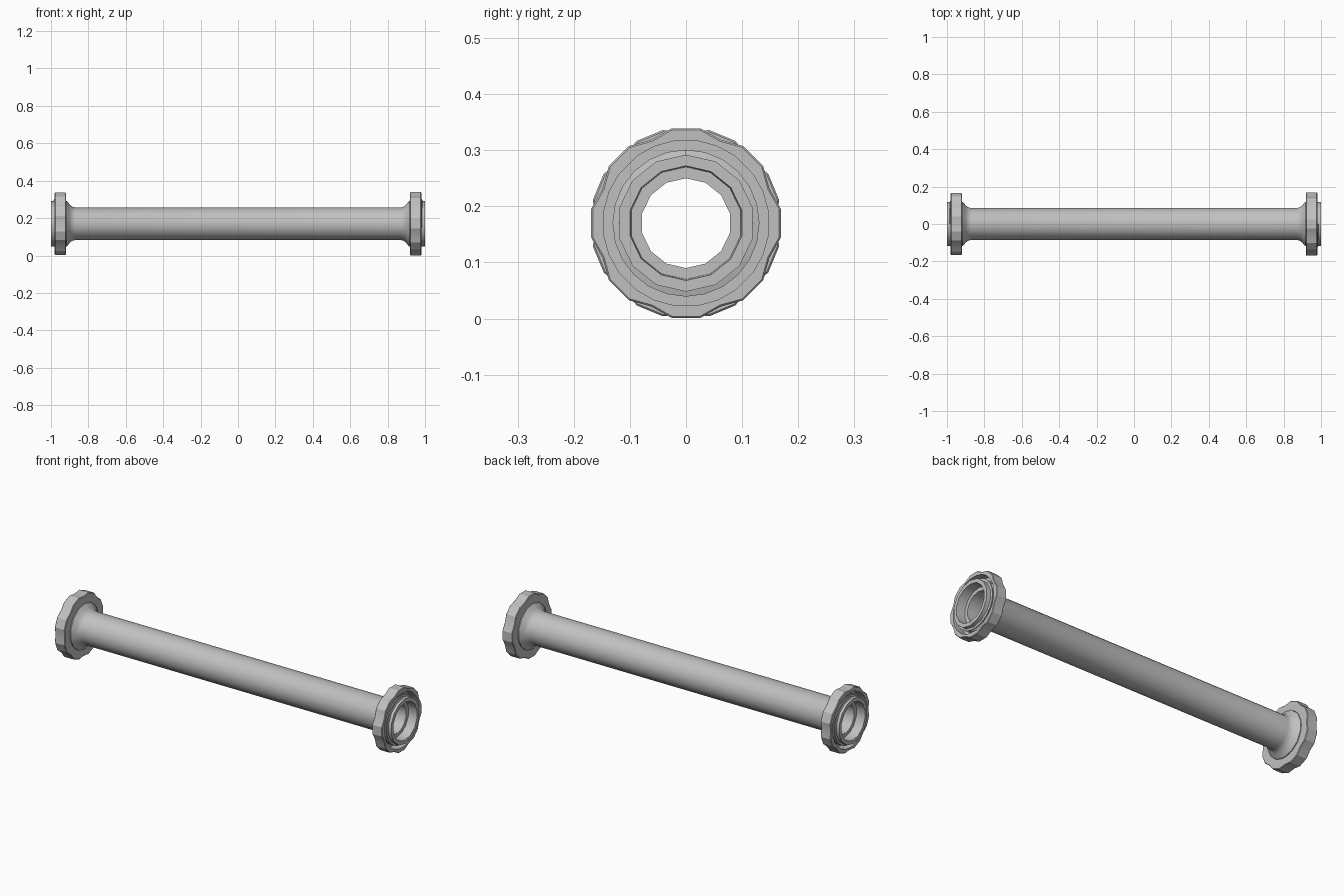
import bpy, bmesh
from math import sin, cos, pi, radians

cube = bpy.data.objects.get("Cube")
if cube:
    bpy.data.objects.remove(cube)

AXIS_Z = 0.17

metal = bpy.data.materials.new("grey_metal")
metal.use_nodes = True
GREY = (0.53, 0.53, 0.53, 1)
metal.diffuse_color = GREY
metal.node_tree.nodes["Principled BSDF"].inputs["Base Color"].default_value = GREY


def finish(name, bm, turn=0, angle=30):
    """Turn a bmesh into a shaded object lying on the pipe axis."""
    bmesh.ops.recalc_face_normals(bm, faces=bm.faces)
    mesh = bpy.data.meshes.new(name)
    bm.to_mesh(mesh)
    bm.free()
    mesh.materials.append(metal)
    obj = bpy.data.objects.new(name, mesh)
    bpy.context.collection.objects.link(obj)
    obj.location.z = AXIS_Z
    obj.rotation_euler.z = turn
    bpy.ops.object.select_all(action="DESELECT")
    bpy.context.view_layer.objects.active = obj
    obj.select_set(True)
    bpy.ops.object.shade_smooth_by_angle(angle=radians(angle))
    return obj


def skin(bm, rings, close):
    """Bridge successive closed sections with quads."""
    count = len(rings)
    for i in range(count if close else count - 1):
        a, b = rings[i], rings[(i + 1) % count]
        for j in range(len(a)):
            k = (j + 1) % len(a)
            bm.faces.new((a[j], a[k], b[k], b[j]))


def ring(bm, section, t):
    return [bm.verts.new((x, r * sin(t), r * cos(t))) for x, r in section]


# Pipe with flared collars and a stepped bore at each end
half = [(0.87, 0.087), (0.885, 0.091), (0.898, 0.1), (0.908, 0.113),
        (0.916, 0.122), (1.0, 0.122), (1.0, 0.102), (0.95, 0.1), (0.95, 0.08)]
profile = half + [(-x, r) for x, r in reversed(half)]
SIDES = 14
bm = bmesh.new()
skin(bm, [ring(bm, profile, 2 * pi * i / SIDES) for i in range(SIDES)], True)
finish("pipe", bm, angle=35)


def add_nut(name, turn, clock):
    # Eight flat grips separated by shallow hollows
    outline = []
    for i in range(8):
        mid = i * pi / 4 + clock
        outline += [(mid - radians(8.5), 0.171), (mid + radians(8.5), 0.171),
                    (mid + pi / 8, 0.161)]
    bm = bmesh.new()
    rings = []
    for t, r in outline:
        section = [(0.92, 0.121), (0.92, r - 0.003), (0.923, r), (0.977, r),
                   (0.98, r - 0.003), (0.98, 0.148), (0.932, 0.148), (0.932, 0.121)]
        rings.append(ring(bm, section, t))
    skin(bm, rings, True)
    finish(name, bm, turn, 18)


def add_thread(name, turn):
    # Helical ridge around the collar
    steps, turns, pitch = 24, 3, 0.014
    bm = bmesh.new()
    rings = []
    for i in range(steps * turns + 1):
        x = 0.94 + pitch * i / steps
        section = [(x - 0.005, 0.119), (x - 0.002, 0.131),
                   (x + 0.002, 0.131), (x + 0.005, 0.119)]
        rings.append(ring(bm, section, 2 * pi * i / steps))
    skin(bm, rings, False)
    bm.faces.new(rings[0])
    bm.faces.new(rings[-1])
    finish(name, bm, turn)


for side, turn, clock in (("left", 0, 0), ("right", pi, pi / 8)):
    add_nut(side + "_coupling_nut", turn, clock)
    add_thread(side + "_collar_thread", turn)
